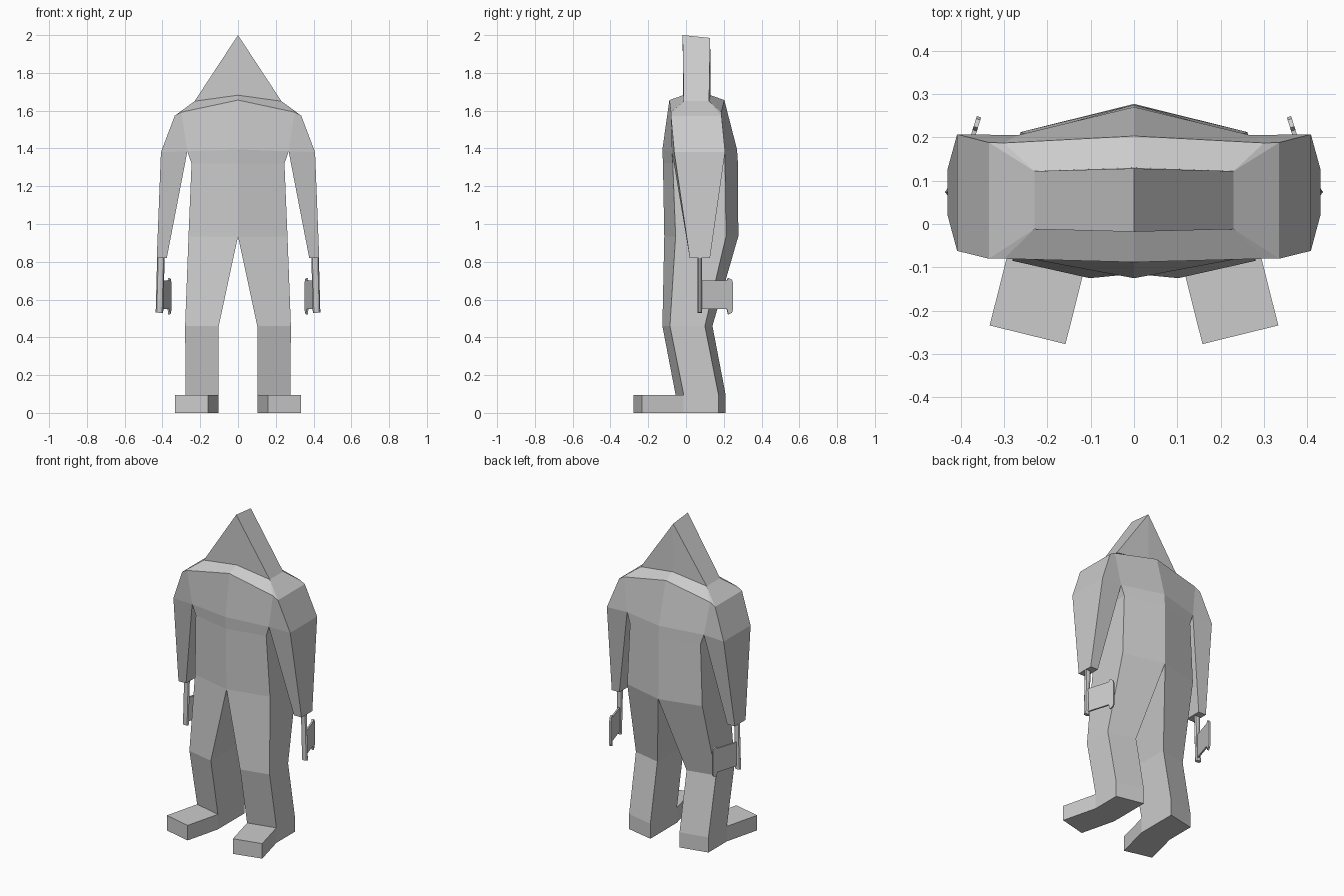
import bpy
import bmesh
from mathutils import Vector, Matrix

if "Cube" in bpy.data.objects:
    bpy.data.objects.remove(bpy.data.objects["Cube"])

grey = bpy.data.materials.new("plain grey")
grey.use_nodes = True
tone = (0.6, 0.6, 0.6, 1)
grey.diffuse_color = tone
grey.node_tree.nodes["Principled BSDF"].inputs["Base Color"].default_value = tone


def finish(name, bm, clip=False):
    """Turn a left-side mesh into an object mirrored to the right."""
    bmesh.ops.recalc_face_normals(bm, faces=bm.faces)
    mesh = bpy.data.meshes.new(name)
    bm.to_mesh(mesh)
    bm.free()
    mesh.materials.append(grey)
    obj = bpy.data.objects.new(name, mesh)
    bpy.context.collection.objects.link(obj)
    mirror = obj.modifiers.new("mirror", "MIRROR")
    mirror.use_clip = clip
    return obj


def prism(name, outline, offset):
    """Extrude a closed outline by an offset."""
    bm = bmesh.new()
    face = bm.faces.new([bm.verts.new(p) for p in outline])
    out = bmesh.ops.extrude_face_region(bm, geom=[face], use_keep_orig=True)
    moved = [v for v in out["geom"] if isinstance(v, bmesh.types.BMVert)]
    bmesh.ops.translate(bm, vec=offset, verts=moved)
    return finish(name, bm)


# Hooded body: each node is x, z, front y, back y
nodes = {
    "peak": (0, 2.0, -0.018, 0.128),
    "hood_side": (0.23, 1.65, -0.012, 0.122),
    "hood_mid": (0, 1.682, -0.015, 0.13),
    "collar_mid": (0, 1.656, -0.088, 0.203),
    "collar_side": (0.30, 1.592, -0.08, 0.187),
    "shoulder": (0.335, 1.573, -0.08, 0.188),
    "upper_arm": (0.408, 1.38, -0.062, 0.207),
    "cuff_out": (0.43, 0.82, 0.02, 0.127),
    "cuff_in": (0.377, 0.82, 0.02, 0.127),
    "armpit": (0.268, 1.385, -0.075, 0.205),
    "chest_mid": (0, 1.395, -0.125, 0.27),
    "rib_side": (0.246, 1.32, -0.07, 0.207),
    "rib_mid": (0, 1.32, -0.122, 0.275),
    "crotch": (0, 0.935, -0.115, 0.277),
    "hip": (0.262, 0.935, -0.055, 0.212),
    "knee_in": (0.102, 0.46, -0.125, 0.14),
    "knee_out": (0.28, 0.46, -0.085, 0.10),
    "ankle_in": (0.102, 0.095, -0.055, 0.21),
    "ankle_out": (0.277, 0.095, -0.012, 0.172),
}
panels = [
    "peak hood_mid hood_side",
    "hood_mid collar_mid collar_side hood_side",
    "hood_side collar_side shoulder",
    "collar_mid chest_mid armpit collar_side",
    "collar_side armpit upper_arm shoulder",
    "armpit cuff_in cuff_out upper_arm",
    "chest_mid rib_mid rib_side armpit",
    "rib_mid crotch hip rib_side",
    "crotch knee_in knee_out hip",
    "knee_in ankle_in ankle_out knee_out",
]
rims = [
    "peak hood_side shoulder upper_arm cuff_out cuff_in armpit rib_side hip knee_out ankle_out",
    "crotch knee_in ankle_in",
]
bm = bmesh.new()
front = {k: bm.verts.new((x, yf, z)) for k, (x, z, yf, yb) in nodes.items()}
back = {k: bm.verts.new((x, yb, z)) for k, (x, z, yf, yb) in nodes.items()}
back["peak"].co.z -= 0.015
for panel in panels:
    for side in (front, back):
        bm.faces.new([side[k] for k in panel.split()])
for rim in rims:
    keys = rim.split()
    for a, b in zip(keys, keys[1:]):
        bm.faces.new((front[a], front[b], back[b], back[a]))
finish("hooded_body", bm, clip=True)

# Feet, turned slightly outward
sole = [(0.102, 0.21), (0.102, -0.055), (0.158, -0.277),
        (0.333, -0.234), (0.277, -0.012), (0.277, 0.172)]
prism("feet", [(x, y, 0) for x, y in sole], (0, 0, 0.095))

# Hatchet handles
top, bottom = Vector((0.408, 0.074, 0.83)), Vector((0.416, 0.074, 0.53))
axis = top - bottom
bm = bmesh.new()
bmesh.ops.create_cone(
    bm, cap_ends=True, segments=8, radius1=0.02, radius2=0.02, depth=axis.length,
    matrix=Matrix.Translation((top + bottom) / 2)
    @ axis.to_track_quat("Z", "Y").to_matrix().to_4x4()
    @ Matrix.Diagonal((0.6, 1, 1, 1)))
finish("hatchet_handles", bm)

# Hatchet blades, flared at the cutting edge
blade = [(0, 0.55), (0, 0.70), (0.145, 0.70), (0.153, 0.715), (0.172, 0.705),
         (0.178, 0.69), (0.178, 0.545), (0.172, 0.53), (0.153, 0.52), (0.145, 0.55)]
prism("hatchet_blades",
      [(0.406 - 0.3 * d, 0.075 + 0.96 * d, z) for d, z in blade],
      (0.01, 0.003, 0))
